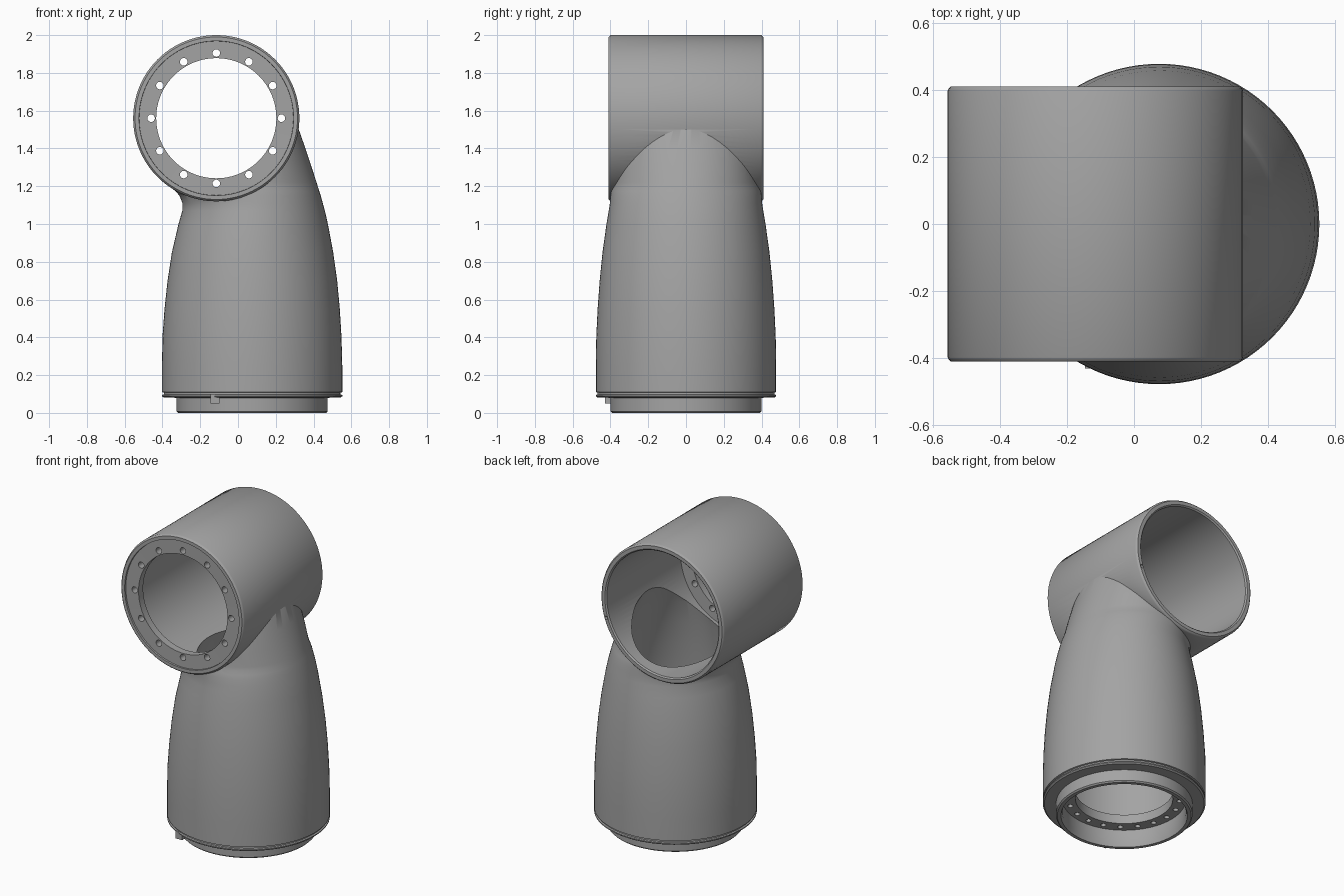
import bpy, bmesh, math
from mathutils import Matrix, Vector

cube = bpy.data.objects.get("Cube")
if cube:
    bpy.data.objects.remove(cube, do_unlink=True)

BASE_X = 0.075
BARREL = Vector((-0.115, 0, 1.56))
TO_FRONT = Matrix.Translation(BARREL) @ Matrix.Rotation(math.radians(90), 4, 'X')

grey = bpy.data.materials.new("cast_grey")
grey.use_nodes = True
grey.diffuse_color = (0.37, 0.37, 0.37, 1)
grey.node_tree.nodes["Principled BSDF"].inputs["Base Color"].default_value = (0.37, 0.37, 0.37, 1)


def skin(name, rings, matrix=Matrix(), sides=96):
    """Closed solid through elliptical rings (height, low x, high x, y radius)."""
    bm = bmesh.new()
    loops = []
    for z, lo, hi, ry in rings:
        cx, rx = (lo + hi) / 2, (hi - lo) / 2
        loops.append([bm.verts.new((cx + rx * math.cos(a), ry * math.sin(a), z))
                      for a in (2 * math.pi * i / sides for i in range(sides))])
    for low, high in zip(loops, loops[1:]):
        for i in range(sides):
            j = (i + 1) % sides
            bm.faces.new((low[i], low[j], high[j], high[i]))
    bm.faces.new(loops[0][::-1])
    bm.faces.new(loops[-1])
    bmesh.ops.recalc_face_normals(bm, faces=bm.faces)
    mesh = bpy.data.meshes.new(name)
    bm.to_mesh(mesh)
    bm.free()
    mesh.transform(matrix)
    mesh.materials.append(grey)
    obj = bpy.data.objects.new(name, mesh)
    bpy.context.collection.objects.link(obj)
    return obj


def circles(profile, cx=0.0):
    """Round rings from (height, radius) points."""
    return [(z, cx - r, cx + r, r) for z, r in profile]


def combine(target, other, operation):
    """Apply a boolean and remove the helper."""
    mod = target.modifiers.new(operation, 'BOOLEAN')
    mod.object, mod.operation, mod.solver = other, operation, 'EXACT'
    bpy.context.view_layer.objects.active = target
    bpy.ops.object.modifier_apply(modifier=mod.name)
    bpy.data.objects.remove(other, do_unlink=True)


# Tapered arm with spigot, groove and a flare below the barrel
foot = [(0, .392), (.008, .4), (.08, .4), (.081, .468), (.088, .477), (.095, .477),
        (.098, .468), (.107, .468), (.11, .477)]
trunk = [(.25, -.402, .552, .477), (.4, -.4, .548, .475), (.55, -.389, .539, .468),
         (.7, -.373, .525, .457), (.85, -.35, .504, .442), (1.0, -.315, .476, .421),
         (1.07, -.295, .46, .409), (1.11, -.294, .449, .403), (1.15, -.31, .438, .4),
         (1.175, -.332, .43, .397), (1.2, -.365, .422, .394), (1.22, -.36, .416, .391),
         (1.3, -.3, .39, .38), (1.4, -.26, .357, .365), (1.5, -.22, .322, .345),
         (1.6, -.2, .27, .3)]
housing = skin("arm_housing", circles(foot, BASE_X) + trunk)

# Barrel shell, front towards local +z
barrel = [(-.41, .43), (-.403, .437), (-.397, .44), (.397, .44), (.403, .437), (.41, .43)]
combine(housing, skin("barrel", circles(barrel), TO_FRONT), 'UNION')

# Locating key under the arm
key = skin("locating_key", [(0, -1, 1, 1), (1, -1, 1, 1)], sides=4)
key.data.transform(Matrix.Rotation(math.radians(45), 4, 'Z'))
key.data.transform(Matrix.Translation((-.122, -.39, .05))
                   @ Matrix.Diagonal((.046 / 2 ** .5 / .99, .08 / 2 ** .5, .05, 1)))
combine(housing, key, 'UNION')

# Hollow arm, with a bolt flange set into the spigot
recess = [(-.01, .372), (.002, .37), (.02, .362), (.11, .362), (.111, .285), (.17, .285), (.171, .415)]
hollow = [(.4, -.335, .485, .41), (.7, -.31, .463, .393), (.85, -.288, .443, .38),
          (1.0, -.255, .415, .36), (1.15, -.215, .378, .34), (1.3, -.17, .333, .31),
          (1.42, -.13, .29, .27), (1.5, -.1, .25, .22)]
combine(housing, skin("arm_hollow", circles(recess, BASE_X) + hollow), 'DIFFERENCE')

# Barrel bore, front opening and shallow front recess
bore = [(-.45, .412), (-.41, .408), (-.402, .4), (.35, .4), (.351, .318), (.398, .318),
        (.399, .408), (.45, .412)]
combine(housing, skin("bore", circles(bore), TO_FRONT), 'DIFFERENCE')


def drill(matrix, low, high, ring, hole, count):
    """Drill a circle of bolt holes."""
    for i in range(count):
        a = 2 * math.pi * i / count
        place = matrix @ Matrix.Translation((ring * math.cos(a), ring * math.sin(a), 0))
        combine(housing, skin("drill", circles([(low, hole), (high, hole)]), place, 16), 'DIFFERENCE')


drill(TO_FRONT, .3, .45, .345, .02, 12)
drill(Matrix.Translation((BASE_X, 0, 0)), .09, .19, .325, .016, 20)

# Single pin hole in the open back rim
pin = TO_FRONT @ Matrix.Rotation(math.radians(-18), 4, 'Z')
drill(pin, -.45, -.36, .42, .011, 1)

bpy.ops.object.select_all(action='DESELECT')
housing.select_set(True)
bpy.context.view_layer.objects.active = housing
bpy.ops.object.shade_smooth_by_angle(angle=math.radians(30))
